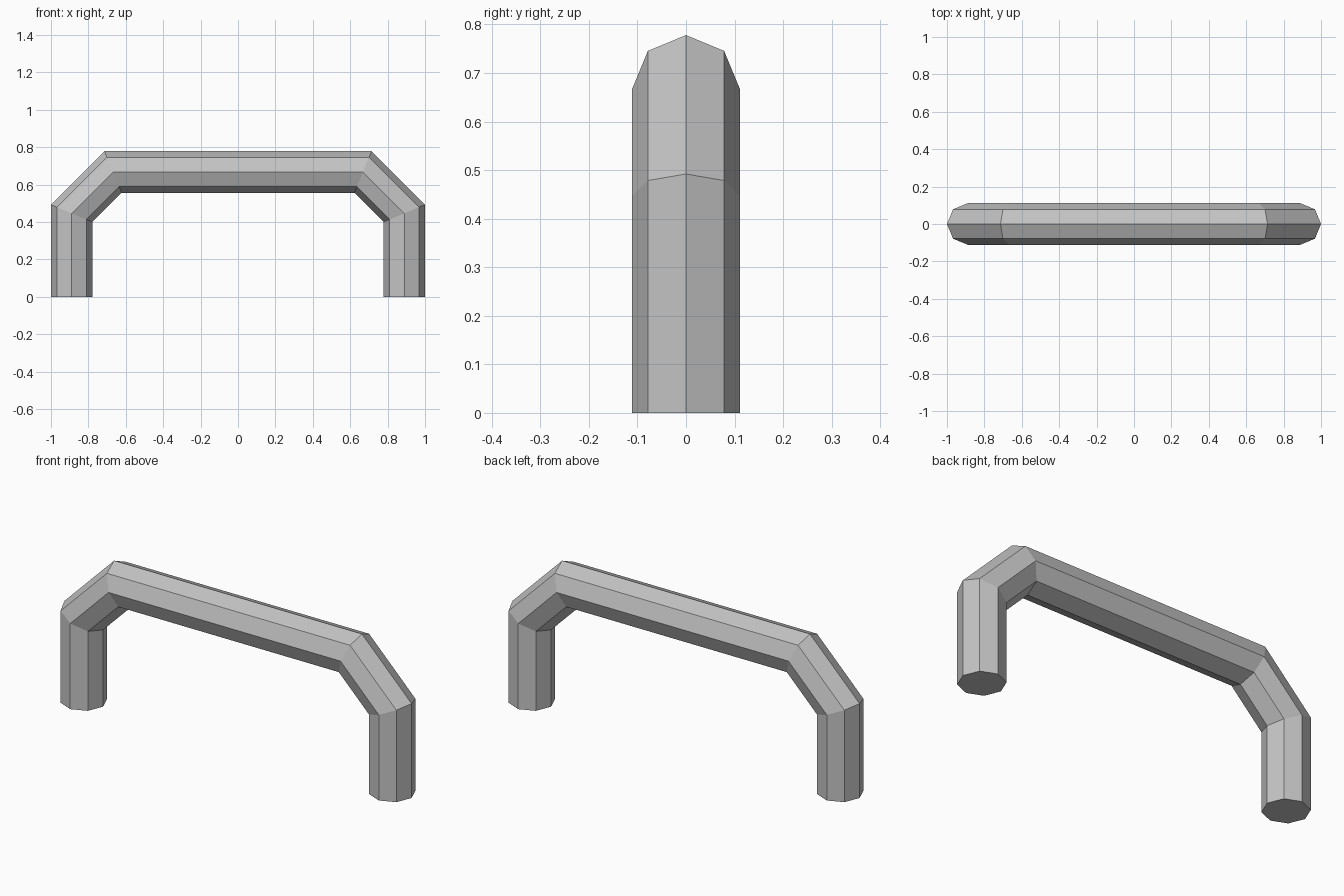
import bpy
import bmesh
import math
from mathutils import Vector

cube = bpy.data.objects.get("Cube")
if cube:
    bpy.data.objects.remove(cube, do_unlink=True)

SIDES = 8
RADIUS = 0.111

# Plain grey metal
grey = bpy.data.materials.new("grey_metal")
grey.use_nodes = True
colour = (0.55, 0.55, 0.55, 1)
grey.diffuse_color = colour
grey.node_tree.nodes["Principled BSDF"].inputs["Base Color"].default_value = colour

# Centre line of the handle: leg, chamfered corner, bar, and back down
half = [(-0.889, 0), (-0.889, 0.446), (-0.668, 0.667)]
path = [Vector((x, 0, z)) for x, z in half]
path += [Vector((-p.x, 0, p.z)) for p in reversed(path)]

# Sweep an octagon along the path, mitred at every bend
bm = bmesh.new()
rings = []
for i, point in enumerate(path):
    before = (point - path[max(i - 1, 0)]).normalized()
    after = (path[min(i + 1, len(path) - 1)] - point).normalized()
    tangent = (before + after).normalized()
    outward = Vector((-tangent.z, 0, tangent.x))
    bend = before.angle(after) if before.length and after.length else 0
    stretch = 1 / math.cos(bend / 2)
    ring = []
    for k in range(SIDES):
        a = math.tau * k / SIDES
        offset = outward * math.cos(a) * stretch + Vector((0, math.sin(a), 0))
        ring.append(bm.verts.new(point + offset * RADIUS))
    rings.append(ring)

for a, b in zip(rings, rings[1:]):
    for k in range(SIDES):
        n = (k + 1) % SIDES
        bm.faces.new((a[k], a[n], b[n], b[k]))

# Flat feet
bm.faces.new(rings[0])
bm.faces.new(rings[-1])
bmesh.ops.recalc_face_normals(bm, faces=bm.faces)

mesh = bpy.data.meshes.new("handle")
bm.to_mesh(mesh)
bm.free()
mesh.materials.append(grey)
handle = bpy.data.objects.new("handle", mesh)
bpy.context.collection.objects.link(handle)
